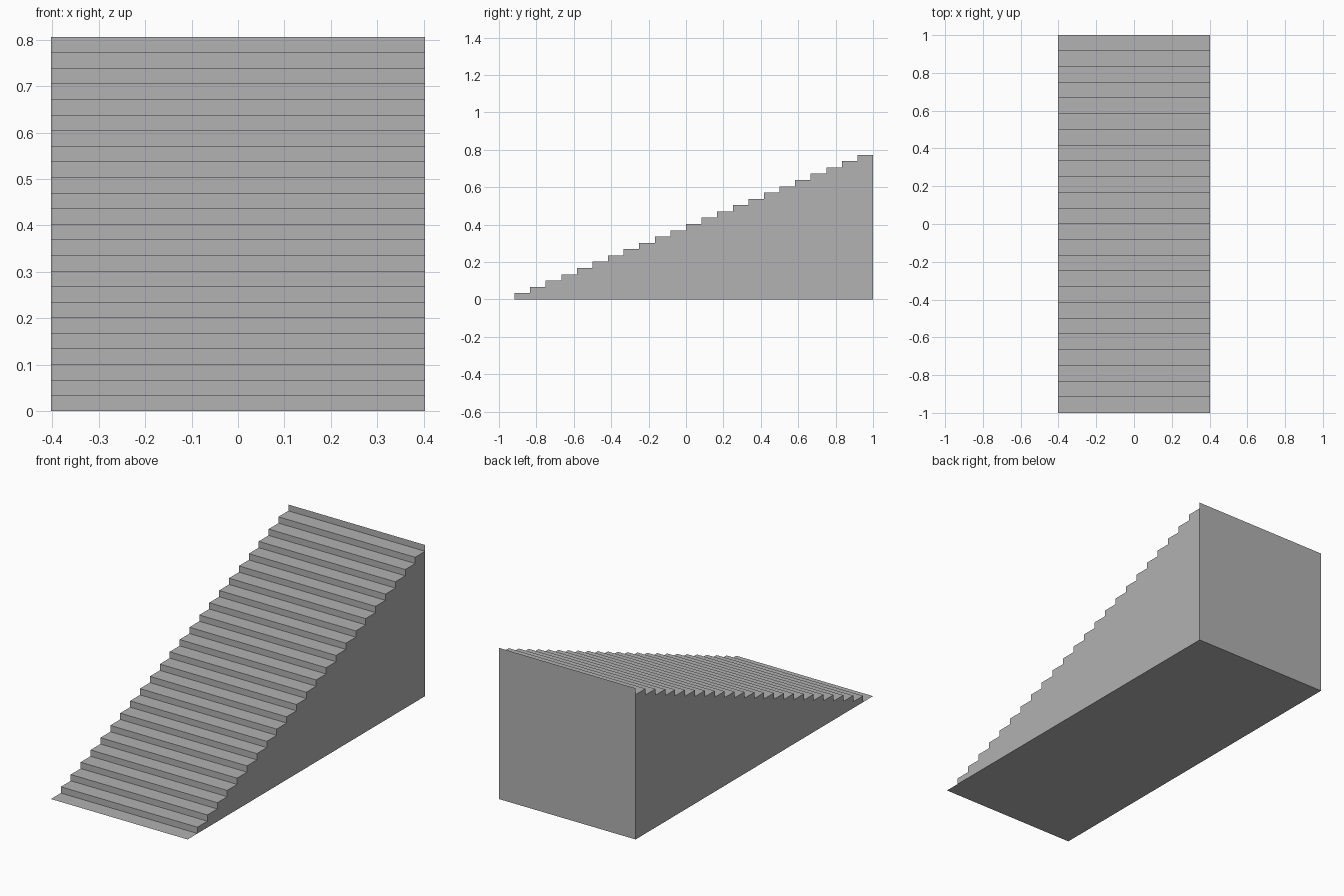
import bpy
import bmesh

cube = bpy.data.objects.get("Cube")
if cube:
    bpy.data.objects.remove(cube, do_unlink=True)

STEPS = 24
HALF_WIDTH = 0.403
TREAD = 2 / STEPS
RISE = 0.806 / STEPS

# Plain grey material
grey = bpy.data.materials.new("plain_grey")
grey.use_nodes = True
colour = (0.445, 0.445, 0.445, 1)
grey.diffuse_color = colour
grey.node_tree.nodes["Principled BSDF"].inputs["Base Color"].default_value = colour

# Stepped profile: a tread, then a riser, ending in a riser at the back
profile = [(-1, 0)]
for i in range(STEPS):
    y = -1 + (i + 1) * TREAD
    profile += [(y, i * RISE), (y, (i + 1) * RISE)]

bm = bmesh.new()


def edge_row(x):
    """Profile vertices at one side, plus the lower back corner."""
    row = [bm.verts.new((x, y, z)) for y, z in profile]
    return row, bm.verts.new((x, 1, 0))


left, left_foot = edge_row(HALF_WIDTH)
right, right_foot = edge_row(-HALF_WIDTH)

# Treads and risers
for i in range(len(profile) - 1):
    bm.faces.new((right[i], left[i], left[i + 1], right[i + 1]))

# Side walls
bm.faces.new(right[1:-1] + [right_foot])
bm.faces.new(list(reversed(left[1:-1] + [left_foot])))

# Underside and back wall
bm.faces.new((right[0], right_foot, left_foot, left[0]))
bm.faces.new((left_foot, right_foot, right[-1], left[-1]))

mesh = bpy.data.meshes.new("staircase")
bm.to_mesh(mesh)
bm.free()
mesh.materials.append(grey)
staircase = bpy.data.objects.new("staircase", mesh)
bpy.context.collection.objects.link(staircase)
